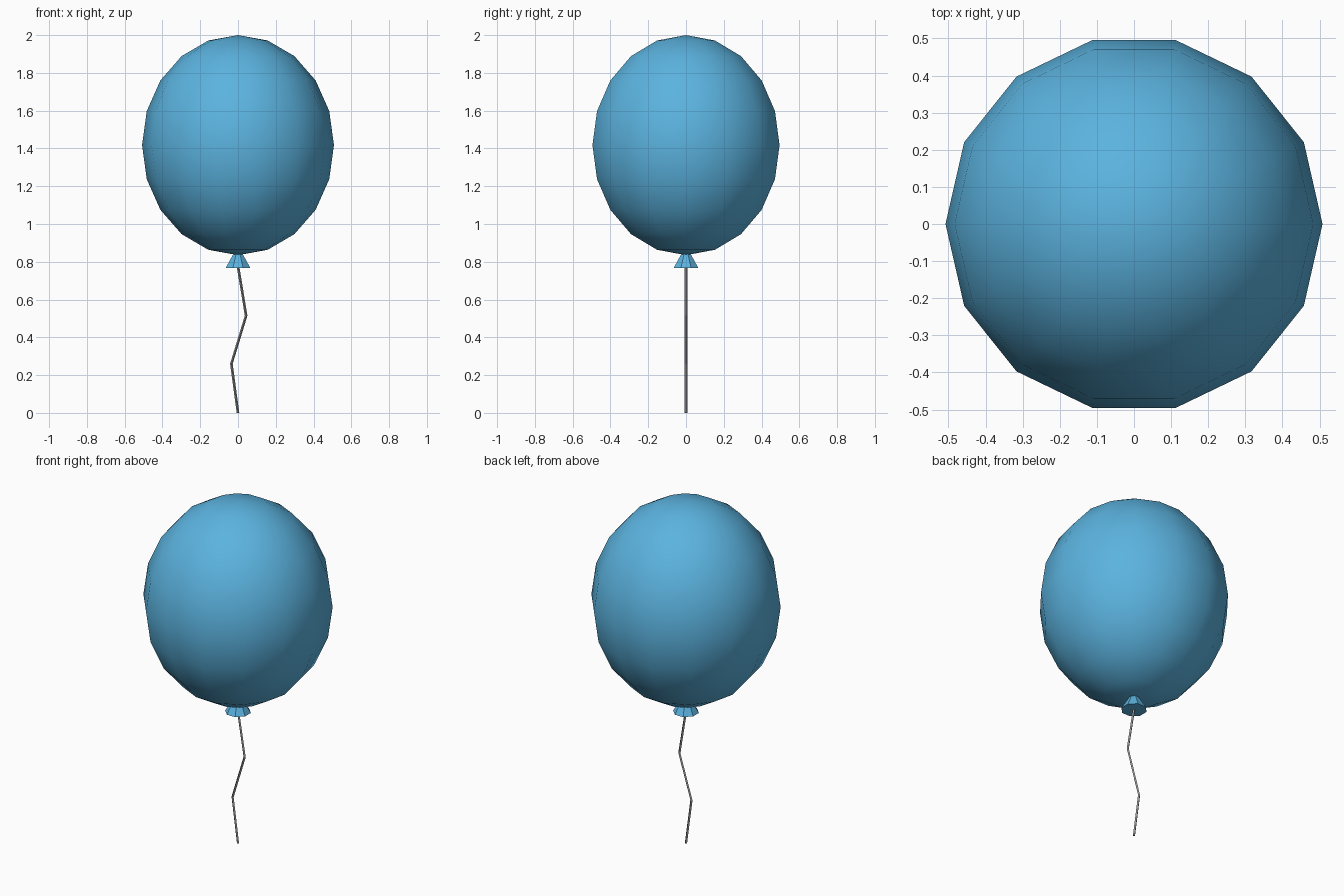
import bpy, bmesh, math
from mathutils import Matrix, Vector

cube = bpy.data.objects.get("Cube")
if cube:
    bpy.data.objects.remove(cube, do_unlink=True)


def material(name, rgb):
    m = bpy.data.materials.new(name)
    m.use_nodes = True
    m.diffuse_color = (*rgb, 1)
    m.node_tree.nodes["Principled BSDF"].inputs["Base Color"].default_value = (*rgb, 1)
    return m


def finish(name, bm, mat, smooth=False):
    bmesh.ops.recalc_face_normals(bm, faces=bm.faces)
    for f in bm.faces:
        f.smooth = smooth
    mesh = bpy.data.meshes.new(name)
    bm.to_mesh(mesh)
    bm.free()
    mesh.materials.append(mat)
    obj = bpy.data.objects.new(name, mesh)
    bpy.context.collection.objects.link(obj)
    return obj


blue = material("balloon blue", (0.105, 0.45, 0.74))
grey = material("string grey", (0.32, 0.32, 0.32))

# Balloon: a tall sphere with smooth shading
bm = bmesh.new()
bmesh.ops.create_uvsphere(bm, u_segments=14, v_segments=10, radius=1)
shape = (Matrix.Translation((0, 0, 1.4175))
         @ Matrix.Diagonal((0.508, 0.508, 0.5825, 1))
         @ Matrix.Rotation(math.pi / 2, 4, "Z"))
bm.transform(shape)
finish("balloon", bm, blue, smooth=True)

# Knot: flared eight-sided skirt under the balloon
bm = bmesh.new()
bmesh.ops.create_cone(bm, cap_ends=True, segments=8, radius1=0.07, radius2=0.02, depth=0.085)
bm.transform(Matrix.Translation((0, 0, 0.8105)) @ Matrix.Rotation(math.pi / 8, 4, "Z"))
finish("knot", bm, blue)

# String: thin square tube along a zigzag
path = [(0, 0), (-0.035, 0.26), (0.043, 0.515), (0, 0.775)]
r = 0.007
bm = bmesh.new()
rings = []
for x, z in path:
    offsets = [(r, 0), (0, r), (-r, 0), (0, -r)]
    rings.append([bm.verts.new(Vector((x + dx, dy, z))) for dx, dy in offsets])
for a, b in zip(rings, rings[1:]):
    for i in range(4):
        j = (i + 1) % 4
        bm.faces.new((a[i], a[j], b[j], b[i]))
bm.faces.new(rings[0])
bm.faces.new(rings[-1])
finish("string", bm, grey)
